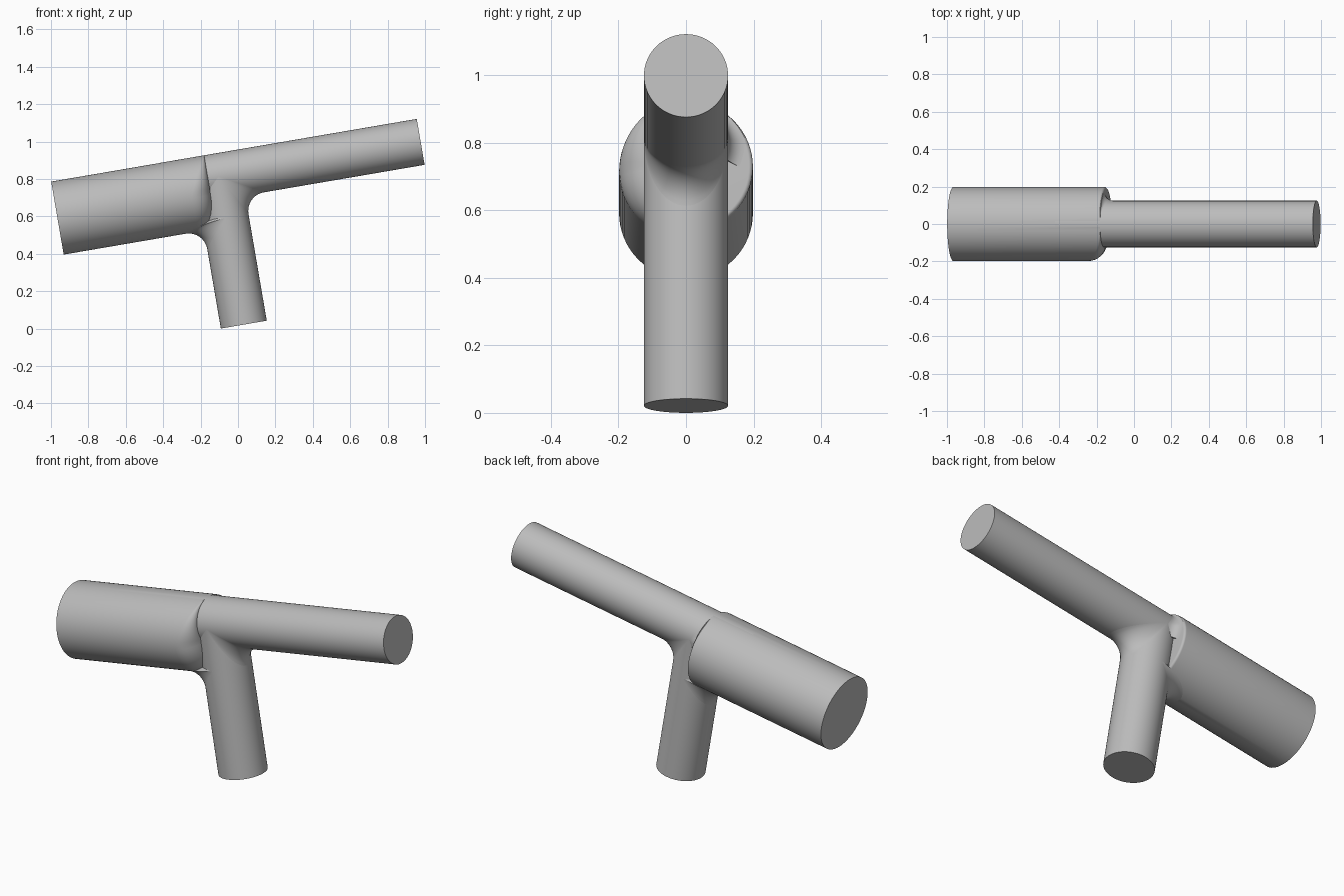
import bpy, bmesh
from math import sin, cos, pi, sqrt
from mathutils import Matrix

cube = bpy.data.objects.get("Cube")
if cube:
    bpy.data.objects.remove(cube)

grey = bpy.data.materials.new("plain grey")
grey.use_nodes = True
COL = (0.5, 0.5, 0.5, 1)
grey.diffuse_color = COL
grey.node_tree.nodes["Principled BSDF"].inputs["Base Color"].default_value = COL

# Local frame: stem along z, pipes along x, then everything is tilted
TILT = 0.1695
PLACE = Matrix.Translation((0.03, 0, 0.027)) @ Matrix.Rotation(-TILT, 4, 'Y')
R, r = 0.198, 0.1245            # wide and narrow radii
WIDE_Z, THIN_Z = 0.7235, 0.7975  # pipe axis heights
OFFSET = THIN_Z - WIDE_Z
SEG = 64


def loft(name, rings, closed=True):
    """Join equal-length rings into a capped solid."""
    bm = bmesh.new()
    rows = [[bm.verts.new(p) for p in ring] for ring in rings]
    n = len(rows[0])
    for a, b in zip(rows, rows[1:]):
        for i in range(n):
            j = (i + 1) % n
            bm.faces.new((a[i], a[j], b[j], b[i]))
    bm.faces.new(rows[0][::-1])
    bm.faces.new(rows[-1])
    bmesh.ops.remove_doubles(bm, verts=bm.verts, dist=0.00005)
    bmesh.ops.recalc_face_normals(bm, faces=bm.faces)
    bm.transform(PLACE)
    mesh = bpy.data.meshes.new(name)
    bm.to_mesh(mesh)
    bm.free()
    mesh.materials.append(grey)
    obj = bpy.data.objects.new(name, mesh)
    bpy.context.collection.objects.link(obj)
    bpy.ops.object.select_all(action='DESELECT')
    obj.select_set(True)
    bpy.context.view_layer.objects.active = obj
    bpy.ops.object.shade_smooth_by_angle(angle=0.6)
    return obj


angles = [2 * pi * i / SEG for i in range(SEG)]

# Narrow pipe and stem
loft("narrow_pipe", [[(x, r * sin(a), THIN_Z + r * cos(a)) for a in angles]
                     for x in (-0.3, 1.097)])
loft("stem", [[(r * sin(a), r * cos(a), z) for a in angles]
              for z in (-0.006, THIN_Z)])


# Wide pipe: end is rounded over on the front half, nearly square at the back
def wide_ring(k):
    ring = []
    for a in angles:
        gap = R - OFFSET * cos(a) - sqrt(r * r - (OFFSET * sin(a)) ** 2)
        rho = max(0, min(0.1 if sin(a) < -0.001 else 0.012, gap))
        t = k * pi / 2
        rad = R - rho * (1 - cos(t))
        ring.append((-0.057 - rho + rho * sin(t), rad * sin(a), WIDE_Z + rad * cos(a)))
    return ring


wide_end = [(-0.886, R * sin(a), WIDE_Z + R * cos(a)) for a in angles]
loft("wide_pipe", [wide_end] + [wide_ring(k / 8) for k in range(9)])


# Concave fillets where the stem runs into each pipe
def stem_fillet(name, side, radius, pipe_r, pipe_z):
    rings = []
    for i in range(33):
        y = -r * cos(pi * i / 32) * 0.999
        h = sqrt(r * r - y * y)
        rho = radius * h / r
        x0, z0 = side * h, pipe_z - sqrt(pipe_r ** 2 - y * y)
        ring = [(x0 - side * h / 2, y, z0 + h / 2)]
        for k in range(11):
            t = pi / 2 * k / 10
            ring.append((x0 + side * rho * (1 - cos(t)), y, z0 - rho * (1 - sin(t))))
        rings.append(ring)
    loft(name, rings)


stem_fillet("narrow_stem_fillet", 1, 0.1, r, THIN_Z)
stem_fillet("wide_stem_fillet", -1, 0.1, R, WIDE_Z)

# Small flare from the narrow pipe onto the flat rear part of the wide end
rings = []
for i in range(29):
    a = 0.12 + 1.9 * i / 28
    gap = sqrt(R * R - (OFFSET * sin(a)) ** 2) - OFFSET * cos(a) - r
    rho = min(0.05, gap * 0.9)
    profile = [(-0.1, r - 0.02)]
    for k in range(9):
        t = pi / 2 * k / 8
        profile.append((-0.057 + rho * (1 - cos(t)), r + rho * (1 - sin(t))))
    rings.append([(x, d * sin(a), THIN_Z + d * cos(a)) for x, d in profile])
loft("rear_flare", rings)
